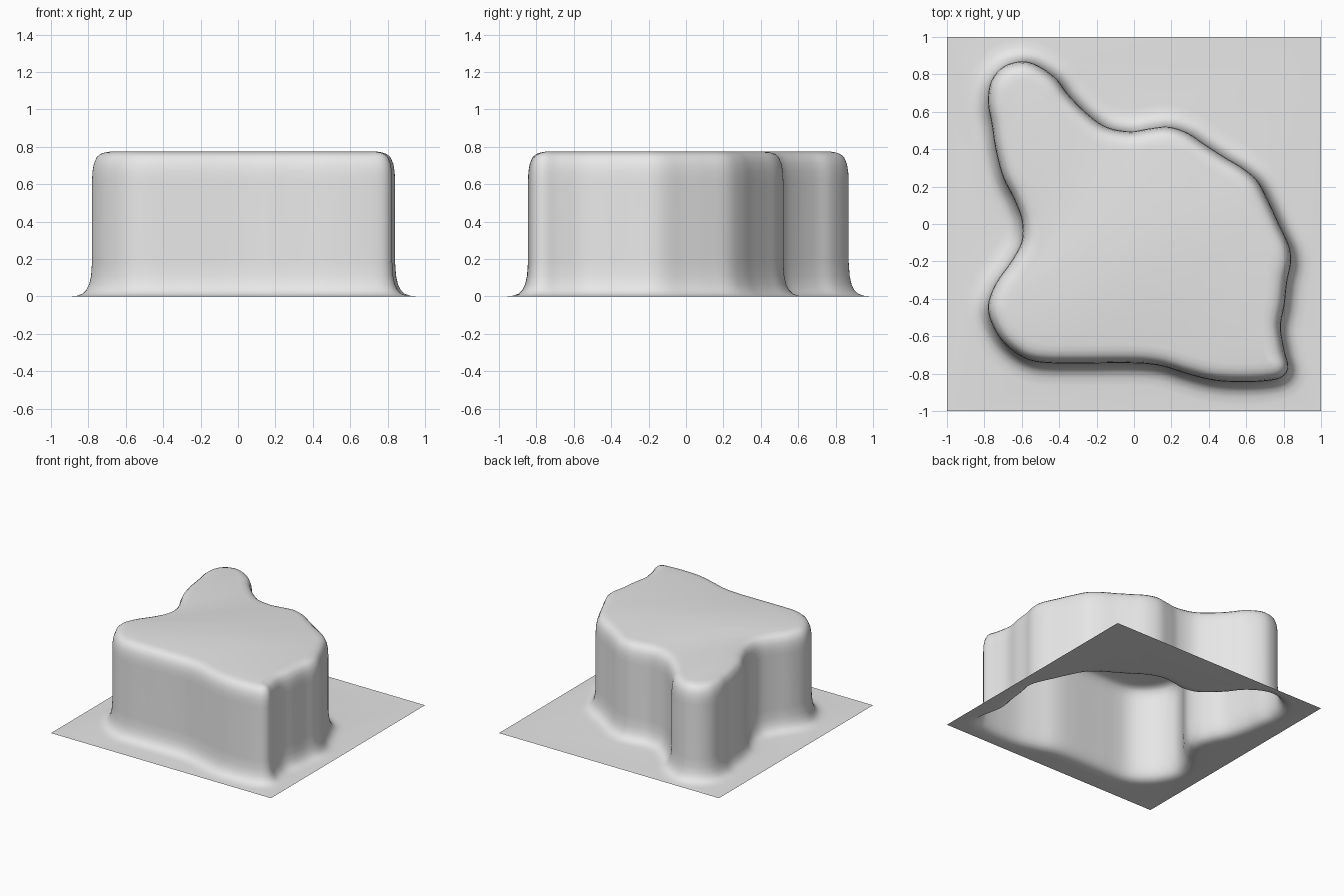
import bpy
import bmesh
from mathutils import Vector

# Remove the default object
default = bpy.data.objects.get("Cube")
if default:
    bpy.data.objects.remove(default, do_unlink=True)

# Wall outline seen from above, clockwise, in hundredths of a unit
OUTLINE = [
    (-60, 87), (-52, 85), (-42, 78), (-35, 69), (-25, 59), (-15, 52),
    (-2, 49.5), (8, 51), (18, 52), (28, 49), (38, 42.5), (48, 36),
    (58, 30), (66, 23), (72, 12), (78, -1), (83, -12), (84, -20),
    (82, -30), (80.5, -43), (78.5, -55), (80.5, -68), (82.5, -77),
    (79, -82), (70, -84), (55, -84.5), (42, -83.5), (28, -80),
    (15, -76), (2, -74.5), (-30, -74.5), (-50, -74), (-60, -71),
    (-70, -63), (-76.5, -52), (-78, -43), (-74, -32), (-65, -19),
    (-60, -9), (-60, 2), (-64, 13), (-70, 25), (-74, 40), (-76, 53),
    (-78, 65), (-76.5, 76), (-70, 84),
]

# Wall cross-section: outward offset and height, base flare to top rounding
PROFILE = [
    (.12, 0), (.08, .004), (.05, .015), (.03, .035), (.015, .065),
    (.005, .11), (0, .18), (0, .62), (-.003, .67), (-.01, .71),
    (-.025, .745), (-.045, .762), (-.07, .77), (-.1, .775),
]


def smooth_loop(points, steps):
    """Closed centripetal-style spline through the points."""
    result = []
    count = len(points)
    for i in range(count):
        before, start, end, after = (points[(i + k) % count] for k in (-1, 0, 1, 2))
        span = (end - start).length
        tan_start = (end - before) * span / ((end - start).length + (start - before).length)
        tan_end = (after - start) * span / ((after - end).length + (end - start).length)
        for s in range(steps):
            t = s / steps
            blend = t * t * (3 - 2 * t)
            result.append(start.lerp(end, blend)
                          + tan_start * (t * (1 - t) ** 2)
                          - tan_end * (t * t * (1 - t)))
    return result


def resample(points, count):
    """Evenly spaced points along a closed polyline."""
    closed = points + points[:1]
    lengths = [(b - a).length for a, b in zip(closed, closed[1:])]
    spacing = sum(lengths) / count
    result, travelled = [], 0.0
    for a, b, length in zip(closed, closed[1:], lengths):
        while len(result) < count and len(result) * spacing < travelled + length:
            result.append(a.lerp(b, (len(result) * spacing - travelled) / length))
        travelled += length
    return result


def outward_normals(points, window):
    """Outward directions averaged along the loop so tight corners stay clean."""
    count = len(points)
    raw = []
    for i in range(count):
        travel = points[(i + 1) % count] - points[i - 1]
        raw.append(Vector((-travel.y, travel.x)).normalized())
    return [sum((raw[(i + k) % count] for k in range(-window, window + 1)),
                Vector((0, 0))).normalized() for i in range(count)]


def make_material(name, colour):
    material = bpy.data.materials.new(name)
    material.use_nodes = True
    material.diffuse_color = colour
    shader = next(n for n in material.node_tree.nodes if n.type == 'BSDF_PRINCIPLED')
    shader.inputs["Base Color"].default_value = colour
    return material


loop = resample(smooth_loop([Vector(p) / 100 for p in OUTLINE], 8), 260)
normals = outward_normals(loop, 5)
bm = bmesh.new()

# Walls: one ring of vertices per profile point, joined by quads
rings = []
for offset, height in PROFILE:
    rings.append([bm.verts.new((*(p + n * offset), height))
                  for p, n in zip(loop, normals)])
for lower, upper in zip(rings, rings[1:]):
    for i in range(len(loop)):
        j = (i + 1) % len(loop)
        bm.faces.new((lower[j], lower[i], upper[i], upper[j]))

# Flat top
bm.faces.new(reversed(rings[-1]))

# Thin square ground sheet, open under the raised body
corners = [bm.verts.new((x, y, 0)) for x, y in ((-1, -1), (1, -1), (1, 1), (-1, 1))]
rim = [bm.edges.new((corners[i - 1], corners[i])) for i in range(4)]
rim += [bm.edges.get((rings[0][i - 1], rings[0][i])) for i in range(len(loop))]
filled = bmesh.ops.triangle_fill(bm, edges=rim, use_beauty=True, normal=(0, 0, 1))
for face in filled["geom"]:
    if isinstance(face, bmesh.types.BMFace):
        face.normal_update()
        if face.normal.z < 0:
            face.normal_flip()

# Finished object
mesh = bpy.data.meshes.new("raised_plateau_sheet")
bm.to_mesh(mesh)
bm.free()
sheet = bpy.data.objects.new("raised_plateau_sheet", mesh)
bpy.context.collection.objects.link(sheet)
mesh.materials.append(make_material("light grey", (0.8, 0.8, 0.8, 1)))
bpy.context.view_layer.objects.active = sheet
sheet.select_set(True)
bpy.ops.object.shade_smooth_by_angle()
